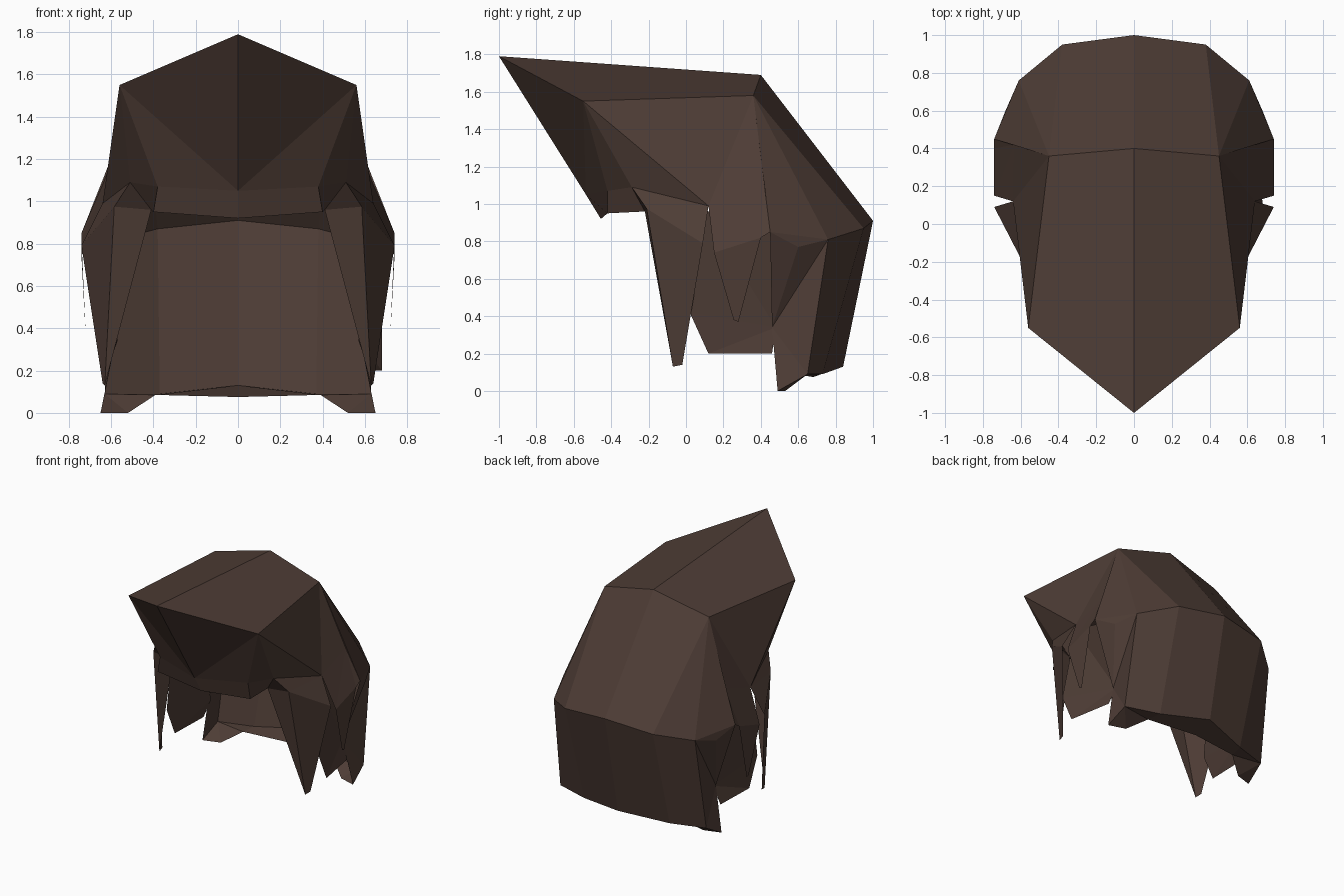
import bpy, bmesh
from mathutils import Vector

if "Cube" in bpy.data.objects:
    bpy.data.objects.remove(bpy.data.objects["Cube"])

# single dark brown hair colour
brown = bpy.data.materials.new("dark_brown_hair")
brown.diffuse_color = (0.076, 0.046, 0.036, 1)
brown.use_nodes = True
brown.node_tree.nodes["Principled BSDF"].inputs["Base Color"].default_value = brown.diffuse_color

# named control points of the right (+x) half
P = {
    # crown
    "peak": (0, -1, 1.79), "brow": (.56, -.55, 1.55),
    "ridge": (0, .4, 1.69), "top": (.45, .36, 1.58),
    # fringe
    "fr_mid": (0, -.535, 1.05), "fr_side": (.38, -.42, 1.07),
    "fr_low": (0, -.455, .92), "fr_corner": (.4, -.42, .95),
    "notch": (.51, -.29, 1.09), "inner": (.41, -.22, .96),
    # temple and side locks
    "temple": (.64, .12, .99), "cheek": (.585, -.21, .975), "lock_out": (.74, .09, .79),
    "tip_f": (.63, -.07, .13), "tip_b": (.64, -.02, .14),
    "ear": (.635, .42, 1.09), "strand_f": (.74, .15, .74), "strand_b": (.74, .40, .82),
    "str_tip_f": (.72, .255, .38), "str_tip_b": (.72, .28, .37),
    # back
    "side": (.74, .45, .85), "fold": (.68, .6, .77), "turn": (.61, .76, .81),
    "nape": (.38, .95, .87), "nape_mid": (0, 1, .91),
    "hem_mid": (0, .84, .13), "hem": (.37, .73, .09), "hem_turn": (.63, .65, .09),
    "hem_corner": (.65, .49, 0), "hem_step": (.58, .46, .34),
    "lip_mid": (0, .68, .075), "lip": (.39, .62, .085), "lip_low": (.52, .53, 0),
}
CENTRE = Vector((0, .15, .7))


def build(name, faces, points=P, sides=(1, -1)):
    """Sheet of faces on each side of x = 0, turned to face outwards."""
    bm = bmesh.new()
    for s in sides:
        for f in faces:
            vs = [bm.verts.new((points[k][0] * s, *points[k][1:])) for k in f.split()]
            bm.faces.new(vs)
    bmesh.ops.remove_doubles(bm, verts=bm.verts, dist=.0005)
    bm.normal_update()
    for f in bm.faces:
        if f.normal.dot(f.calc_center_median() - CENTRE) < 0:
            f.normal_flip()
    me = bpy.data.meshes.new(name)
    bm.to_mesh(me)
    bm.free()
    me.materials.append(brown)
    bpy.context.collection.objects.link(bpy.data.objects.new(name, me))


# flat top and upper sides
build("crown", ["peak brow top ridge", "brow temple top", "top temple ear",
                "top ear side", "top side turn", "top turn nape",
                "ridge top nape nape_mid"])

# overhanging fringe
build("fringe", ["peak brow fr_mid", "brow fr_mid fr_side", "brow fr_side notch",
                 "brow notch temple", "fr_mid fr_side fr_corner fr_low",
                 "fr_side notch inner fr_corner"])

# long pointed lock in front of each ear
build("front_lock", ["notch inner cheek", "notch cheek temple", "inner tip_f cheek",
                     "cheek temple lock_out", "cheek lock_out tip_b tip_f"])

# short pointed strand over each ear
build("side_strand", ["temple strand_f ear", "strand_f strand_b ear",
                      "strand_f str_tip_f str_tip_b strand_b",
                      "ear strand_b side"])

# back curtain of hair with hem lip
build("back_hair", ["nape_mid nape hem hem_mid", "nape turn hem_turn hem",
                    "side fold turn", "side fold hem_step",
                    "fold turn hem_step", "turn hem_turn hem_step",
                    "hem_step hem_turn hem_corner",
                    "hem_mid hem lip lip_mid", "hem hem_turn lip",
                    "lip hem_turn lip_low", "hem_turn hem_corner lip_low"])

# inner sheet behind the strands, slightly wider on the +x side
for s, w, name in ((1, .68, "inner_sheet_right"), (-1, .63, "inner_sheet_left")):
    Q = {"a": (.62, .09, .97), "b": (.66, .47, .85), "c": (.57, .48, .34),
         "d": (.62, .46, .2), "e": (w, .12, .2), "f": (w, .02, .42)}
    build(name, ["a b c", "a c f", "f c e", "c d e"], Q, (s,))
